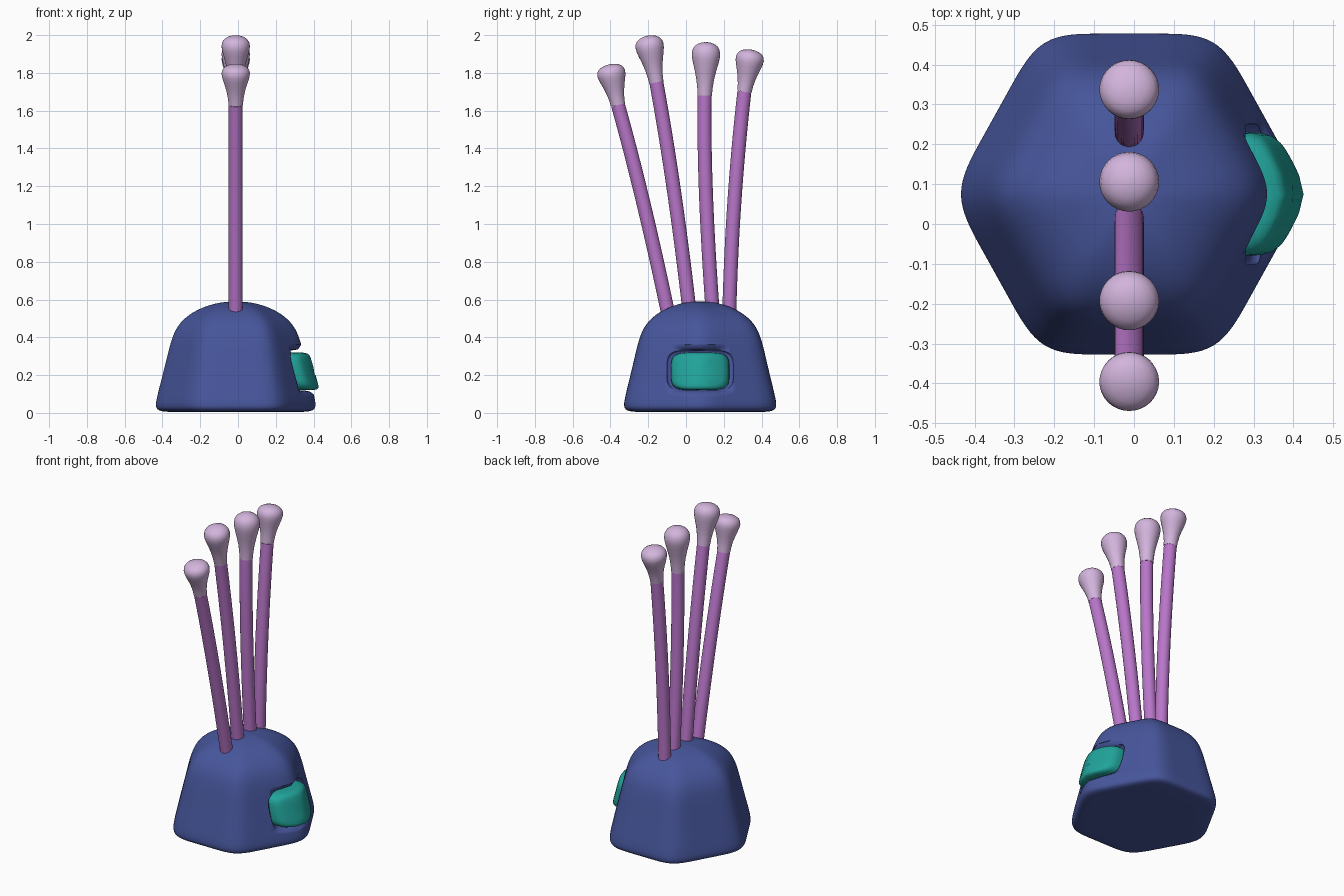
import bpy, bmesh, math
from mathutils import Vector

if "Cube" in bpy.data.objects:
    bpy.data.objects.remove(bpy.data.objects["Cube"], do_unlink=True)

CX, CY = -0.012, 0.075


def material(name, rgb):
    m = bpy.data.materials.new(name)
    m.use_nodes = True
    m.diffuse_color = (*rgb, 1)
    m.node_tree.nodes["Principled BSDF"].inputs["Base Color"].default_value = (*rgb, 1)
    return m


blue = material("deep blue", (0.062, 0.092, 0.33))
teal = material("teal", (0.015, 0.37, 0.325))
purple = material("orchid purple", (0.48, 0.18, 0.58))
pink = material("pale lilac", (0.65, 0.46, 0.72))


def loft(name, rings, mat):
    """Skin a list of equal-length closed rings and cap both ends."""
    bm = bmesh.new()
    rows = [[bm.verts.new(p) for p in ring] for ring in rings]
    for a, b in zip(rows, rows[1:]):
        for i in range(len(a)):
            j = (i + 1) % len(a)
            bm.faces.new((a[i], a[j], b[j], b[i]))
    bm.faces.new(rows[0][::-1])
    bm.faces.new(rows[-1])
    bmesh.ops.recalc_face_normals(bm, faces=bm.faces)
    me = bpy.data.meshes.new(name)
    bm.to_mesh(me)
    bm.free()
    ob = bpy.data.objects.new(name, me)
    bpy.context.collection.objects.link(ob)
    me.materials.append(mat)
    return ob


def select(ob):
    bpy.ops.object.select_all(action="DESELECT")
    ob.select_set(True)
    bpy.context.view_layer.objects.active = ob


def smooth(ob, angle=50):
    select(ob)
    bpy.ops.object.shade_smooth_by_angle(angle=math.radians(angle))


# Base: hexagonal dome, each side in three so the corners stay tight
def hex_ring(r, z):
    r /= 0.944
    corners = [Vector((math.cos(i * math.pi / 3) * r, math.sin(i * math.pi / 3) * r * 1.04, 0))
               for i in range(6)]
    return [corners[i].lerp(corners[(i + 1) % 6], k / 3) + Vector((CX, CY, z))
            for i in range(6) for k in range(3)]


dome = [(0.15, 0.004), (0.34, 0.004), (0.405, 0.008), (0.426, 0.03), (0.418, 0.08),
        (0.392, 0.18), (0.367, 0.28), (0.343, 0.38), (0.31, 0.465), (0.235, 0.532),
        (0.14, 0.573), (0.05, 0.59)]
base = loft("base", [hex_ring(r, z) for r, z in dome], blue)
sub = base.modifiers.new("rounding", "SUBSURF")
sub.levels = sub.render_levels = 3


# Recess and insert follow the base's left corner
def wall_x(y, z):
    return CX + 0.42 - 0.28 * (z - 0.05) - 0.555 * (math.hypot(y, 0.045) - 0.045)


def back_x(z):
    return 0.28 - 0.2 * (z - 0.22)


def panel(half_y, half_z, zc, x_of, n=48):
    ring = []
    for i in range(n):
        c, s = math.cos(i * math.tau / n), math.sin(i * math.tau / n)
        y = half_y * math.copysign(abs(c) ** 0.45, c)
        z = zc + half_z * math.copysign(abs(s) ** 0.45, s)
        ring.append((x_of(y, z), CY + y, z))
    return ring


def wall_panel(half_y, half_z, zc, out):
    return panel(half_y, half_z, zc, lambda y, z: max(back_x(z) + 0.02, wall_x(y, z) + out))


cut_rings = [panel(0.165, 0.095, 0.225, lambda y, z: back_x(z)),
             panel(0.175, 0.105, 0.225, lambda y, z: back_x(z) + 0.008)]
cut_rings += [wall_panel(0.177 + g, 0.108 + g, 0.225, out)
              for g, out in ((0, -0.025), (0.004, -0.01), (0.013, 0.0), (0.03, 0.015))]
cut_rings.append(panel(0.21, 0.14, 0.225, lambda y, z: 0.6))
cutter = loft("recess_cutter", cut_rings, blue)
cutter.hide_render = True

cut = base.modifiers.new("recess", "BOOLEAN")
cut.operation = "DIFFERENCE"
cut.object = cutter
select(base)
for name in ("rounding", "recess"):
    bpy.ops.object.modifier_apply(modifier=name)
bpy.data.objects.remove(cutter, do_unlink=True)
smooth(base)

# Glossy insert bulging out of the recess
insert_rings = [panel(0.155, 0.1, 0.22, lambda y, z: 0.2)]
insert_rings += [panel(0.155 * s, 0.1 * s, 0.22, lambda y, z, o=o: wall_x(y, z) + o)
                 for s, o in ((1, -0.02), (0.99, 0.012), (0.95, 0.03), (0.88, 0.04),
                              (0.75, 0.044), (0.5, 0.045), (0.2, 0.045))]
smooth(loft("insert", insert_rings, teal), 60)


# Stalks with flared tips, all in one row
def disc(centre, axis, r, n=32):
    side = Vector((1, 0, 0))
    up = axis.cross(side).normalized()
    return [centre + side * (r * math.cos(i * math.tau / n)) + up * (r * math.sin(i * math.tau / n))
            for i in range(n)]


def at(y, z):
    return Vector((CX, y, z))


TIP = [(0, 0.038), (0.15, 0.041), (0.3, 0.047), (0.45, 0.056), (0.6, 0.067), (0.7, 0.073),
       (0.78, 0.075), (0.86, 0.071), (0.92, 0.061), (0.965, 0.044), (0.99, 0.024), (1, 0.006)]

# root, middle, neck and crown of each stalk as (y, z)
stalks = [((-0.085, 0.48), (-0.223, 1.1), (-0.36, 1.63), (-0.406, 1.845)),
          ((0.025, 0.48), (-0.06, 1.15), (-0.157, 1.75), (-0.203, 1.997)),
          ((0.145, 0.48), (0.106, 1.15), (0.099, 1.68), (0.108, 1.963)),
          ((0.228, 0.48), (0.255, 1.1), (0.309, 1.7), (0.346, 1.923))]
for k, pts in enumerate(stalks, 1):
    root, mid, neck, crown = (at(*p) for p in pts)
    ctrl = mid * 2 - (root + neck) / 2
    rings = []
    for i in range(17):
        t = i / 16
        p = root * (1 - t) ** 2 + ctrl * (2 * t * (1 - t)) + neck * t ** 2
        d = (ctrl - root) * (1 - t) + (neck - ctrl) * t
        rings.append(disc(p, d, 0.037))
    smooth(loft(f"stalk_{k}", rings, purple))
    axis = crown - neck
    smooth(loft(f"stalk_tip_{k}", [disc(neck + axis * t, axis, r) for t, r in TIP], pink))
